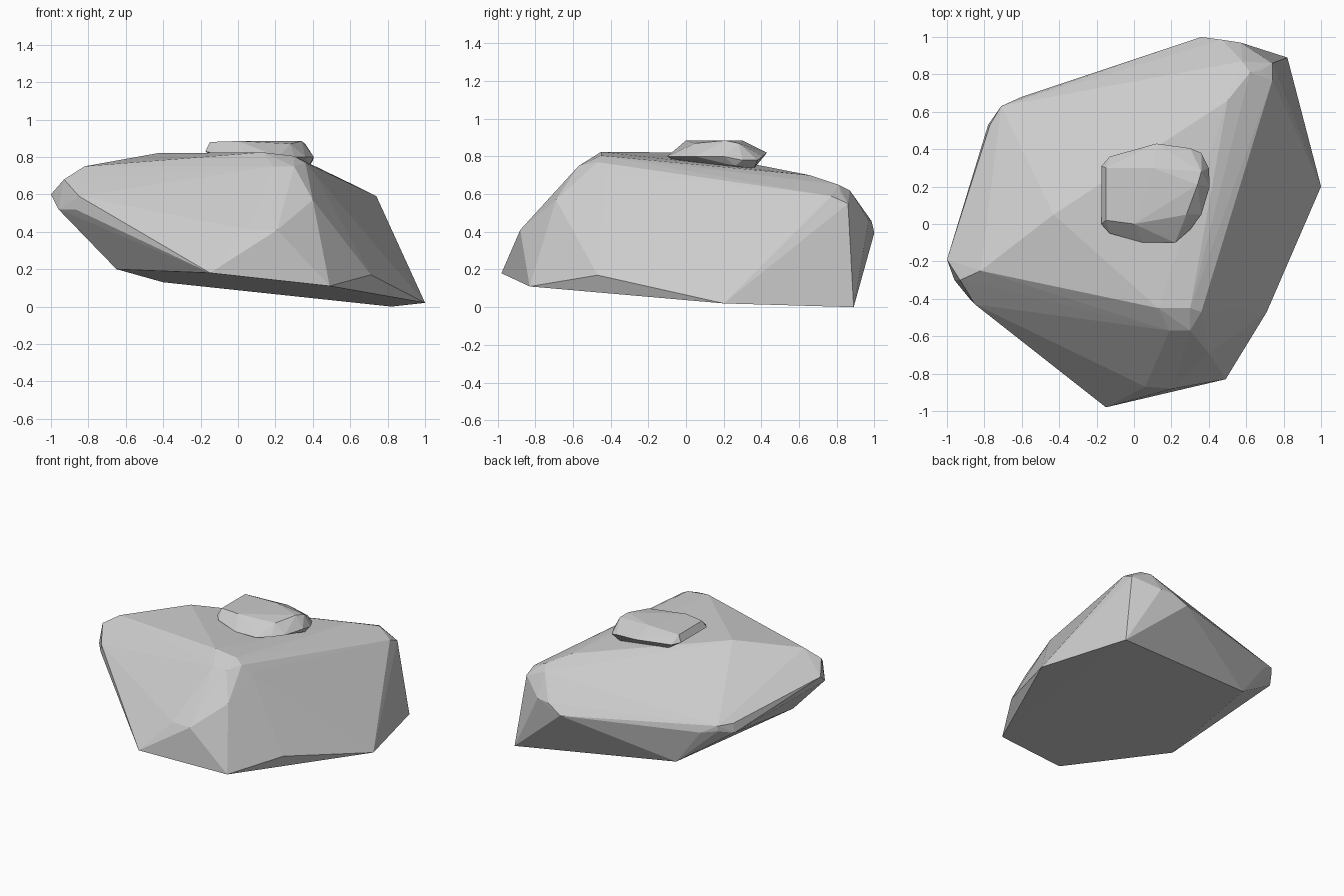
import bpy, bmesh


def rock(name, points):
    """Faceted stone: the convex hull of a few corner points."""
    bm = bmesh.new()
    for p in points:
        bm.verts.new(p)
    res = bmesh.ops.convex_hull(bm, input=bm.verts[:])
    junk = {g for g in res["geom_interior"] + res["geom_unused"]
            if isinstance(g, bmesh.types.BMVert)}
    bmesh.ops.delete(bm, geom=list(junk), context='VERTS')
    bmesh.ops.recalc_face_normals(bm, faces=bm.faces[:])
    mesh = bpy.data.meshes.new(name)
    bm.to_mesh(mesh)
    bm.free()
    obj = bpy.data.objects.new(name, mesh)
    bpy.context.collection.objects.link(obj)
    return obj


# Large boulder: tilted base, worn corners, sloping top
base = [(-.15, -.98, .18), (.49, -.83, .11), (1, .2, .02), (.82, .89, 0),
        (-.4, .69, .13), (-.65, -.36, .2), (.71, -.47, .17)]
left_corner = [(-1, -.19, .6), (-.96, -.3, .52), (-.93, -.3, .68),
               (-.85, -.43, .59), (-.87, -.41, .52), (-.82, -.25, .75)]
back_left = [(-.71, .63, .46), (-.71, .63, .42), (-.77, .53, .46),
             (-.78, .53, .39), (-.6, .68, .40)]
back_right = [(.36, 1, .395), (.47, .985, .457), (.57, .97, .46),
              (.74, .86, .55), (.74, .77, .59), (.68, .82, .61),
              (.58, .87, .62), (.62, .81, .65), (.5, .66, .7)]
front_right = [(.13, -.45, .825), (.3, -.45, .805), (-.43, .05, .82),
               (.36, -.47, .77), (.41, -.43, .71), (.3, -.57, .75),
               (.19, -.57, .75), (.4, -.69, .57), (.21, -.88, .41),
               (.06, -.87, .41)]
rock("boulder", base + left_corner + back_left + back_right + front_right)

# Small flat stone resting on top
rim = [(-.175, 0, .83), (-.175, .31, .83), (-.13, .36, .82), (.12, .43, .82),
       (.3, .405, .8), (.36, .38, .78), (.4, .3, .78), (.405, .2, .8),
       (.36, .05, .8), (.3, -.03, .8), (.22, -.1, .8), (.05, -.1, .8),
       (-.13, -.05, .82)]
crown = [(-.15, .02, .88), (-.15, .3, .88), (.1, .3, .885), (.34, .21, .885),
         (.36, .28, .87), (0, 0, .885), (.28, .05, .87)]
foot = [(.3, .36, .735), (.38, .26, .75), (.15, 0, .75), (-.08, .05, .77),
        (-.05, .3, .75)]
rock("top_stone", rim + crown + foot)
